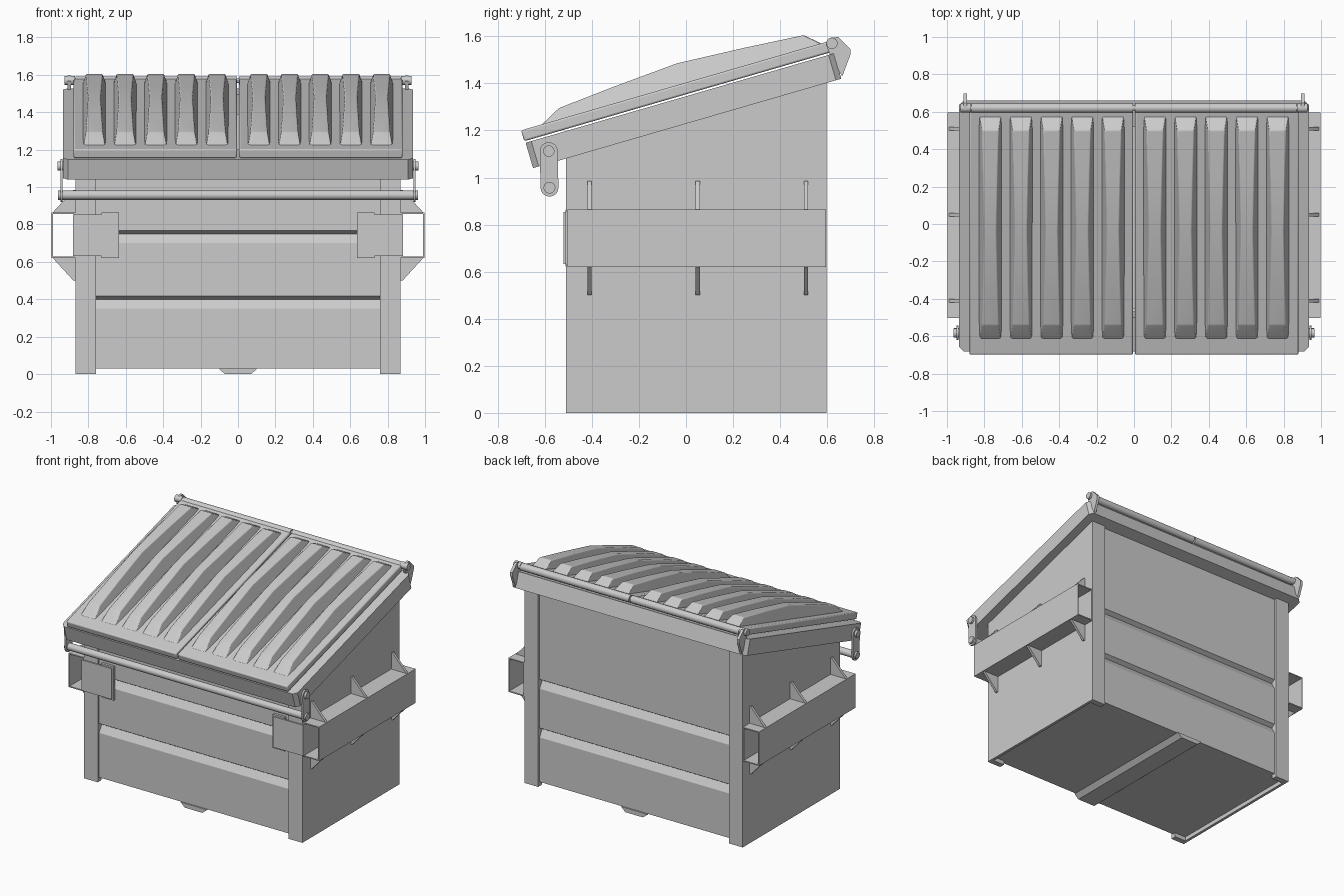
import bpy, bmesh, math
from mathutils import Matrix, Vector

if "Cube" in bpy.data.objects:
    bpy.data.objects.remove(bpy.data.objects["Cube"])

# Tilted frame of the sloping rim and lids: local y runs up the slope
SLOPE = 0.29
TILT = Matrix.Translation((0, -0.65, 1.04)) @ Matrix.Rotation(math.atan(SLOPE), 4, 'X')


def rim_z(y):
    return 1.04 + SLOPE * (y + 0.65)


def finish(name, bm, mat=None, mirror=False):
    if mat:
        bm.transform(mat)
    bmesh.ops.recalc_face_normals(bm, faces=bm.faces)
    me = bpy.data.meshes.new(name)
    bm.to_mesh(me)
    bm.free()
    ob = bpy.data.objects.new(name, me)
    bpy.context.collection.objects.link(ob)
    if mirror:
        ob.modifiers.new("mirror", 'MIRROR')
    return ob


def prism(name, pts, axis, a, b, mat=None, mirror=False, caps=True):
    """Extrude a 2D outline along an axis from a to b."""
    place = {'x': lambda p, h: (h, p[0], p[1]),
             'y': lambda p, h: (p[0], h, p[1]),
             'z': lambda p, h: (p[0], p[1], h)}[axis]
    bm = bmesh.new()
    lo = [bm.verts.new(place(p, a)) for p in pts]
    hi = [bm.verts.new(place(p, b)) for p in pts]
    n = len(pts)
    for i in range(n):
        j = (i + 1) % n
        bm.faces.new((lo[i], lo[j], hi[j], hi[i]))
    if caps:
        bm.faces.new(lo[::-1])
        bm.faces.new(hi)
    return finish(name, bm, mat, mirror)


def box(name, x, y, z, mat=None, mirror=False):
    pts = [(x[0], y[0]), (x[1], y[0]), (x[1], y[1]), (x[0], y[1])]
    return prism(name, pts, 'z', z[0], z[1], mat, mirror)


def rod(name, y, z, r, x0, x1, mirror=False, n=24):
    pts = [(y + r * math.cos(2 * math.pi * i / n), z + r * math.sin(2 * math.pi * i / n))
           for i in range(n)]
    ob = prism(name, pts, 'x', x0, x1, mirror=mirror)
    smooth(ob)
    return ob


def smooth(ob):
    bpy.ops.object.select_all(action='DESELECT')
    ob.select_set(True)
    bpy.context.view_layer.objects.active = ob
    bpy.ops.object.shade_smooth_by_angle(angle=math.radians(35))


def bevel(ob, w, seg):
    m = ob.modifiers.new("bevel", 'BEVEL')
    m.width, m.segments, m.limit_method = w, seg, 'ANGLE'
    m.angle_limit = math.radians(12)


# Side walls
F, B = -0.51, 0.597
prism("side_wall", [(F, 0), (B, 0), (B, rim_z(B) + 0.04), (F, rim_z(F) + 0.04)],
      'x', 0.85, 0.87, mirror=True)


# Front and back panels with two pressed grooves, and their corner posts
def grooved_panel(name, y, inward, top):
    out = [(y, 0.03)]
    for z in (0.35, 0.70):
        out += [(y, z), (y + inward * 0.03, z + 0.05), (y, z + 0.068)]
    out.append((y, top))
    back = [(p + inward * 0.015, z) for p, z in reversed(out)]
    prism(name, out + back, 'x', -0.86, 0.86)


grooved_panel("front_panel", -0.495, 1, 1.12)
grooved_panel("back_panel", 0.58, -1, 1.42)
for name, y0, y1 in (("front_post", F, -0.47), ("back_post", 0.555, B)):
    prism(name, [(y0, 0), (y1, 0), (y1, rim_z(y1) + 0.03), (y0, rim_z(y0) + 0.03)],
          'x', 0.76, 0.869, mirror=True)

# Floor and centre channel beneath it
box("floor", (-0.86, 0.86), (-0.495, 0.58), (0.03, 0.045))
prism("floor_channel", [(-0.105, 0.031), (-0.07, 0), (0.07, 0), (0.105, 0.031)],
      'y', -0.505, 0.59)

# Sloping rim frame with clipped corners
prism("rim", [(0, 0), (0.91, 0), (0.935, 0.025), (0.935, 1.34), (0.91, 1.364), (0, 1.364),
              (0, 1.25), (0.84, 1.25), (0.84, 0.19), (0, 0.19)],
      'z', 0, 0.112, TILT, True)

# Fork sleeves: open tubes with gussets and front plates
sleeve = prism("fork_sleeve", [(0.87, 0.62), (0.998, 0.62), (0.998, 0.865), (0.87, 0.865)],
               'y', -0.503, 0.595, mirror=True, caps=False)
sol = sleeve.modifiers.new("wall", 'SOLIDIFY')
sol.thickness, sol.offset = 0.011, -1
for y in (-0.41, 0.05, 0.51):
    prism("gusset_upper", [(0.865, 0.865), (0.99, 0.865), (0.88, 0.985), (0.865, 0.985)],
          'y', y - 0.009, y + 0.009, mirror=True)
    prism("gusset_lower", [(0.865, 0.62), (0.99, 0.62), (0.88, 0.50), (0.865, 0.50)],
          'y', y - 0.009, y + 0.009, mirror=True)
box("sleeve_front_plate", (0.645, 0.882), (-0.52, -0.509), (0.632, 0.853), mirror=True)
box("sleeve_plate_spacer", (0.635, 0.73), (-0.512, -0.49), (0.622, 0.865), mirror=True)

# Pair of lids with tapered raised ribs
LID_TOP = 0.168
lid = box("lid", (0.005, 0.88), (-0.004, 1.36), (0.12, LID_TOP), TILT, True)
bevel(lid, 0.008, 2)
smooth(lid)
# stations: distance up slope, height, half width of the crown
STATIONS = [(0.085, 0.166, 0.054), (0.177, 0.214, 0.044), (0.42, 0.236, 0.038),
            (0.71, 0.257, 0.032), (1.0, 0.241, 0.038), (1.262, 0.222, 0.044),
            (1.325, 0.166, 0.054)]
for k in range(5):
    cx = 0.112 + 0.164 * k
    bm = bmesh.new()
    rings = [[bm.verts.new((cx + dx, s, t)) for dx, t in
              ((-0.064, 0.155), (-w, h), (w, h), (0.064, 0.155))]
             for s, h, w in STATIONS]
    for r0, r1 in zip(rings, rings[1:]):
        for i in range(4):
            j = (i + 1) % 4
            bm.faces.new((r0[i], r0[j], r1[j], r1[i]))
    bm.faces.new(rings[0])
    bm.faces.new(rings[-1][::-1])
    rib = finish("lid_rib", bm, TILT, True)
    bevel(rib, 0.012, 3)
    smooth(rib)

# Rear hinge: ears, knuckles, rod and bolts
prism("hinge_ear", [(0.595, 1.565), (0.613, 1.594), (0.647, 1.597), (0.698, 1.545),
                    (0.698, 1.52), (0.664, 1.43), (0.62, 1.50)],
      'x', 0.893, 0.912, mirror=True)
rod("hinge_rod", 0.62, 1.57, 0.014, -0.91, 0.91)
rod("lid_knuckle", 0.62, 1.565, 0.026, 0.005, 0.87, mirror=True)
rod("hinge_bolt", 0.62, 1.57, 0.024, 0.872, 0.927, mirror=True)

# Front lock bar hung on two links
top_c, low_c, R = (-0.583, 1.112), (-0.58, 0.957), 0.038
link = []
for (cy, cz), start in ((top_c, 0), (low_c, math.pi)):
    link += [(cy + R * math.cos(start + math.pi * i / 10),
              cz + R * math.sin(start + math.pi * i / 10)) for i in range(11)]
smooth(prism("bar_link", link, 'x', 0.938, 0.95, mirror=True))
rod("lock_bar", low_c[0], low_c[1], 0.025, -0.962, 0.962)
rod("link_bolt", top_c[0], top_c[1], 0.024, 0.92, 0.965, mirror=True)
